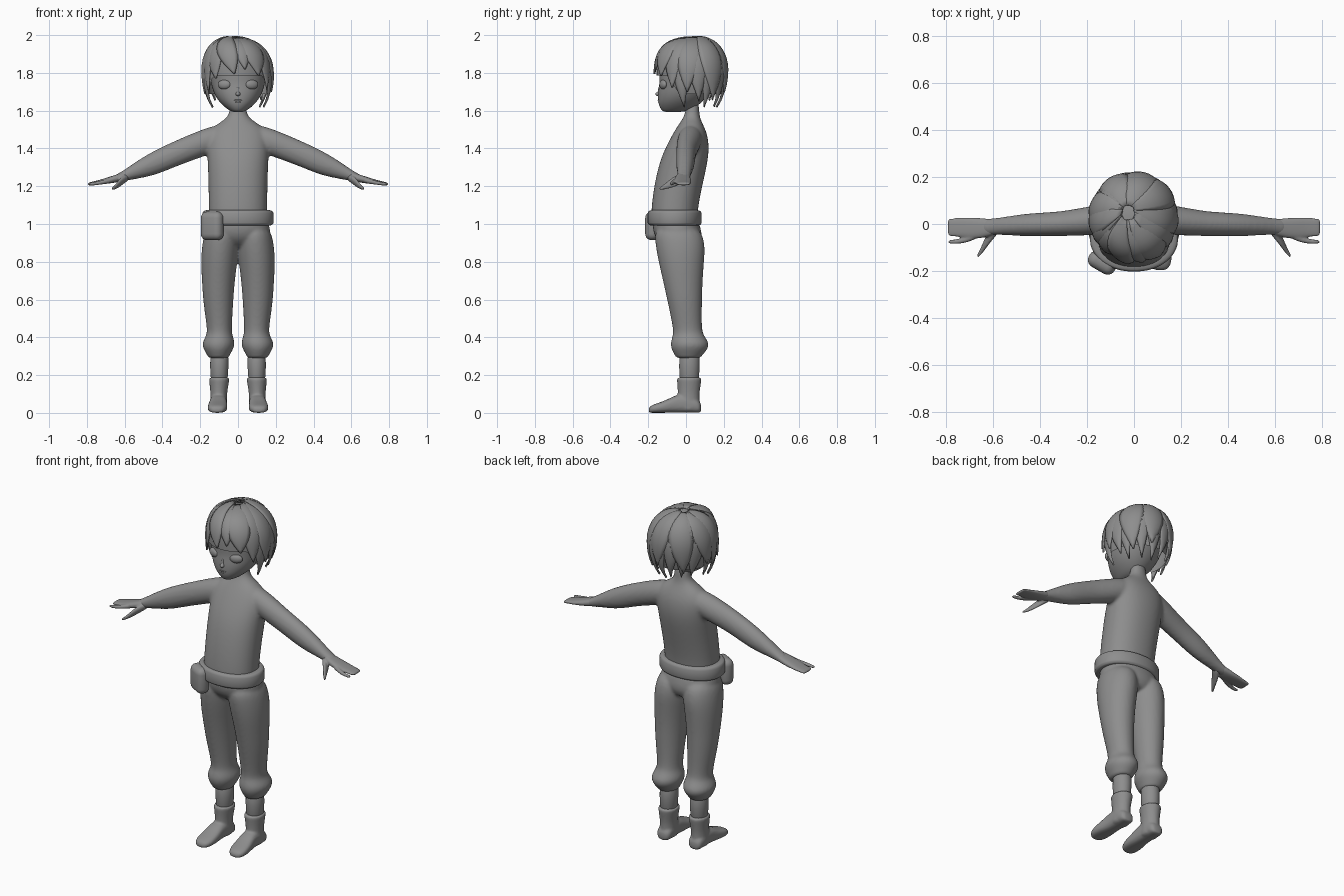
import bpy, bmesh, math, random
from mathutils import Vector, Matrix

if "Cube" in bpy.data.objects:
    bpy.data.objects.remove(bpy.data.objects["Cube"])

random.seed(4)
grey = bpy.data.materials.new("clay_grey")
grey.diffuse_color = (0.27, 0.27, 0.27, 1)
grey.use_nodes = True
grey.node_tree.nodes["Principled BSDF"].inputs["Base Color"].default_value = grey.diffuse_color


def loft(bm, rings, axis="z", n=16, p=1.0):
    """Capped tube: each ring is (centre, radius_a, radius_b) across the axis."""
    loops = []
    for c, ra, rb in rings:
        loop = []
        for i in range(n):
            t = 2 * math.pi * (i + 0.5) / n
            a = ra * math.copysign(abs(math.cos(t)) ** p, math.cos(t))
            b = rb * math.copysign(abs(math.sin(t)) ** p, math.sin(t))
            off = {"z": (a, b, 0), "x": (0, a, b), "y": (a, 0, b)}[axis]
            loop.append(bm.verts.new(Vector(c) + Vector(off)))
        loops.append(loop)
    for l0, l1 in zip(loops, loops[1:]):
        for i in range(n):
            j = (i + 1) % n
            bm.faces.new((l0[i], l0[j], l1[j], l1[i]))
    bm.faces.new(loops[0])
    bm.faces.new(loops[-1])


def column(bm, rows, s=1, p=1.0):
    """Upright loft from (z, x_min, x_max, y_min, y_max) rows."""
    loft(bm, [((s * (x0 + x1) / 2, (y0 + y1) / 2, z), (x1 - x0) / 2, (y1 - y0) / 2)
              for z, x0, x1, y0, y1 in rows], "z", 16, p)


def ball(bm, c, r, rot=0.0):
    m = Matrix.Translation(c) @ Matrix.Rotation(rot, 4, "Z") @ Matrix.Diagonal((*r, 1))
    bmesh.ops.create_uvsphere(bm, u_segments=20, v_segments=12, radius=1, matrix=m)


def finish(bm, name, subsurf=0, voxel=0, smooth=0):
    bmesh.ops.recalc_face_normals(bm, faces=bm.faces)
    me = bpy.data.meshes.new(name)
    bm.to_mesh(me)
    bm.free()
    me.materials.append(grey)
    for f in me.polygons:
        f.use_smooth = True
    ob = bpy.data.objects.new(name, me)
    bpy.context.collection.objects.link(ob)
    if subsurf:
        m = ob.modifiers.new("subdivide", "SUBSURF")
        m.levels = m.render_levels = subsurf
    if voxel:
        m = ob.modifiers.new("fuse", "REMESH")
        m.mode, m.voxel_size, m.use_smooth_shade = "VOXEL", voxel, True
    if smooth:
        m = ob.modifiers.new("soften", "SMOOTH")
        m.factor, m.iterations = 0.5, smooth
    return ob


# Torso, neck and arms fused into one skin
bm = bmesh.new()
column(bm, [(z, -w, w, y0, y1) for z, w, y0, y1 in (
    (0.98, .157, -.186, .062), (1.07, .158, -.188, .062), (1.2, .159, -.172, .088),
    (1.32, .163, -.145, .116), (1.40, .168, -.113, .125), (1.47, .165, -.076, .117),
    (1.52, .13, -.045, .095), (1.555, .065, -.02, .077), (1.59, .044, -.002, .07),
    (1.66, .044, -.002, .07))], p=0.9)
for s in (1, -1):
    loft(bm, [((s * x, y, (z0 + z1) / 2), ry, (z1 - z0) / 2) for x, y, ry, z0, z1 in (
        (.06, .03, .065, 1.40, 1.54), (.175, .015, .066, 1.358, 1.51), (.31, 0, .052, 1.311, 1.452),
        (.44, -.003, .052, 1.254, 1.394), (.545, -.008, .04, 1.237, 1.329),
        (.62, -.012, .035, 1.221, 1.274), (.66, -.014, .038, 1.218, 1.257))], "x")
finish(bm, "body", 2, 0.01, 5)

# Hands: palm with joined fingers, separate forefinger and thumb
for s, side in ((1, "left"), (-1, "right")):
    bm = bmesh.new()
    loft(bm, [((s * x, y, z), ry, rz) for x, y, z, ry, rz in (
        (.58, -.012, 1.262, .03, .024), (.64, -.018, 1.241, .043, .022),
        (.70, -.018, 1.228, .047, .016), (.745, -.014, 1.219, .041, .011),
        (.785, -.014, 1.213, .039, .009), (.795, -.014, 1.211, .034, .006))], "x", p=0.8)
    loft(bm, [((s * x, y, z), r, r * .9) for x, y, z, r in (
        (.65, -.035, 1.235, .018), (.70, -.062, 1.225, .015), (.745, -.075, 1.215, .011),
        (.78, -.076, 1.212, .010), (.792, -.076, 1.211, .006))], "x", 10)
    loft(bm, [((s * x, y, z), r, r * .75) for x, y, z, r in (
        (.575, -.015, 1.25, .022), (.605, -.037, 1.237, .034), (.628, -.07, 1.217, .031),
        (.645, -.103, 1.2, .021), (.66, -.128, 1.189, .013), (.67, -.137, 1.186, .007))], "x", 10)
    finish(bm, side + "_hand", 2, 0.005, 2)

# Trousers with gathered cuffs
bm = bmesh.new()
column(bm, [(z, -w, w, y0, y1) for z, w, y0, y1 in (
    (1.04, .16, -.178, .062), (.98, .172, -.18, .08), (.93, .178, -.168, .09),
    (.89, .15, -.13, .075), (.865, .08, -.08, .05))], p=0.95)
for s in (1, -1):
    column(bm, [
        (1.0, .0, .165, -.17, .07), (.9, -.012, .193, -.167, .106), (.8, .002, .198, -.148, .098),
        (.7, .015, .193, -.124, .09), (.6, .023, .187, -.102, .087), (.5, .029, .173, -.08, .085),
        (.43, .032, .164, -.068, .087), (.405, .026, .172, -.073, .1), (.365, .012, .195, -.086, .128),
        (.33, .028, .18, -.077, .112), (.30, .046, .161, -.057, .083), (.288, .048, .158, -.054, .078)], s)
finish(bm, "trousers", 2, 0.008, 7)

# Calves and boots
for s, side in ((1, "left"), (-1, "right")):
    bm = bmesh.new()
    column(bm, [(.34, .047, .15, -.038, .075), (.25, .049, .149, -.038, .074),
                (.13, .054, .146, -.036, .07)], s)
    finish(bm, side + "_calf", 1)

    bm = bmesh.new()
    column(bm, [(.19, .044, .155, -.05, .084), (.178, .044, .155, -.05, .084),
                (.13, .053, .149, -.045, .076), (.09, .058, .146, -.045, .071),
                (.04, .055, .15, -.05, .075), (.0, .055, .15, -.05, .075)], s)
    loft(bm, [((s * x, y, h / 2), w, h / 2) for x, y, w, h in (
        (.103, .082, .030, .05), (.103, .06, .046, .075), (.103, 0, .046, .10), (.104, -.05, .046, .098),
        (.107, -.10, .052, .07), (.110, -.15, .054, .052), (.111, -.185, .042, .04),
        (.111, -.198, .022, .026))], "y", p=0.75)
    finish(bm, side + "_boot", 2, 0.007, 2)

# Belt
bm = bmesh.new()
loft(bm, [((0, -.06, z), .188 - d, .143 - d) for z, d in (
    (.992, .02), (.994, .008), (1.004, 0), (1.058, 0), (1.069, .006), (1.073, .02))], n=48, p=0.95)
finish(bm, "belt").modifiers.new("round_edges", "BEVEL").width = 0.002

# Belt pouch
bm = bmesh.new()
bmesh.ops.create_cube(bm, size=1, matrix=Matrix.Translation((-.136, -.165, .99))
                      @ Matrix.Rotation(math.radians(-30), 4, "Z") @ Matrix.Diagonal((.126, .074, .152, 1)))
m = finish(bm, "pouch").modifiers.new("round_edges", "BEVEL")
m.width, m.segments = 0.034, 5

# Head with nose
bm = bmesh.new()
column(bm, [(z, -w, w, y0, y1) for z, w, y0, y1 in (
    (1.592, .025, -.115, -.03), (1.602, .05, -.132, .03), (1.63, .085, -.147, .07),
    (1.66, .112, -.151, .10), (1.70, .134, -.151, .13), (1.75, .147, -.142, .155),
    (1.80, .154, -.148, .17), (1.87, .15, -.135, .17), (1.93, .115, -.09, .14),
    (1.965, .06, -.03, .09))], p=0.95)
finish(bm, "head", 2)
bm = bmesh.new()
ball(bm, (0, -.148, 1.688), (.013, .016, .011))
ball(bm, (0, -.139, 1.705), (.009, .010, .025))
finish(bm, "nose", 0, 0.003, 5)
bm = bmesh.new()
ball(bm, (0, -.145, 1.656), (.022, .005, .003))
ball(bm, (0, -.143, 1.646), (.014, .006, .004))
finish(bm, "lips")
for s, side in ((1, "left"), (-1, "right")):
    bm = bmesh.new()
    ball(bm, (s * .073, -.121, 1.738), (.036, .017, .025), s * .35)
    finish(bm, side + "_eye")


def scalp(az, z, scale=1.0):
    """Point of the hair envelope; azimuth 0 faces front, +90 degrees is +x."""
    front = max(0.0, math.cos(az))
    h = max(-1, min(1, (z - 1.80) / (.193 if z > 1.80 else .26)))
    e = 2.1 + 0.7 * front
    r = (1 - abs(h) ** e) ** (1 / e) * scale
    return Vector((.187 * r * math.sin(az), .025 - .194 * r * math.cos(az), 1.80 + (z - 1.80) * scale))


def sheet(bm, point, rows, cols):
    g = [[bm.verts.new(point(i / rows, j / cols)) for j in range(cols + 1)] for i in range(rows + 1)]
    for i in range(rows):
        for j in range(cols):
            bm.faces.new((g[i][j], g[i][j + 1], g[i + 1][j + 1], g[i + 1][j]))


# Hair cap, cut high over the face and low at the nape
bm = bmesh.new()


def cap_point(u, v):
    az = (v * 2 - 1) * math.pi
    k = min(1, max(0, (abs(az) - 0.85) / 0.35))
    low = 1.785 + k * (1.68 - 1.785)
    z = low + (1.993 - low) * math.cos(u * math.pi / 2)
    return scalp(az, z, 0.93)


sheet(bm, cap_point, 14, 48)
bmesh.ops.remove_doubles(bm, verts=bm.verts, dist=1e-4)
finish(bm, "hair_cap")


def lock(bm, a0, a1, end, width, lift):
    """Pointed lock swept from the crown down to height end."""
    def point(u, v):
        z = end + (1.993 - end) * math.cos((0.06 + 0.94 * u) * math.pi / 2)
        t = v * 2 - 1
        half = width * max(0.02, 1 - max(0, (u - .3) / .7) ** 2.2)
        az = math.radians(a0 + (a1 - a0) * u ** 1.5 + t * half)
        q = scalp(az, z, 0.955 + lift + 0.035 * (1 - t * t) * min(1, u * 3))
        # crown shifted back and aside, so the parting is not central
        k = (1 - u) ** 2
        return q + Vector((-.025 * k, .03 * k, .004 * k * math.sin(a0)))
    sheet(bm, point, 14, 6)


# Hair locks: (start azimuth, tip azimuth, tip height, half width, lift)
locks = [(-58, -40, 1.77, 24, .0), (-30, -6, 1.795, 23, .02), (6, 12, 1.82, 17, .0),
         (30, 36, 1.785, 25, .025), (58, 58, 1.72, 20, .005), (-72, -60, 1.71, 18, .015)]
for i in range(5):
    for s in (1, -1):
        a = 78 + i * 22.5
        locks.append((s * (a - 8), s * (a + random.uniform(-4, 6)),
                      random.uniform(1.61, 1.66), random.uniform(17, 21), .012 * (i % 2)))
for a, end, w in ((85, 1.70, 22), (122, 1.66, 24), (165, 1.70, 27), (207, 1.68, 25), (250, 1.72, 24), (278, 1.69, 20)):
    locks.append((a, a + random.uniform(-12, 12), end, w, random.uniform(.022, .045)))
bm = bmesh.new()
for item in locks:
    lock(bm, *item)
hair = finish(bm, "hair_locks")
m = hair.modifiers.new("thickness", "SOLIDIFY")
m.thickness, m.offset = 0.005, 0
